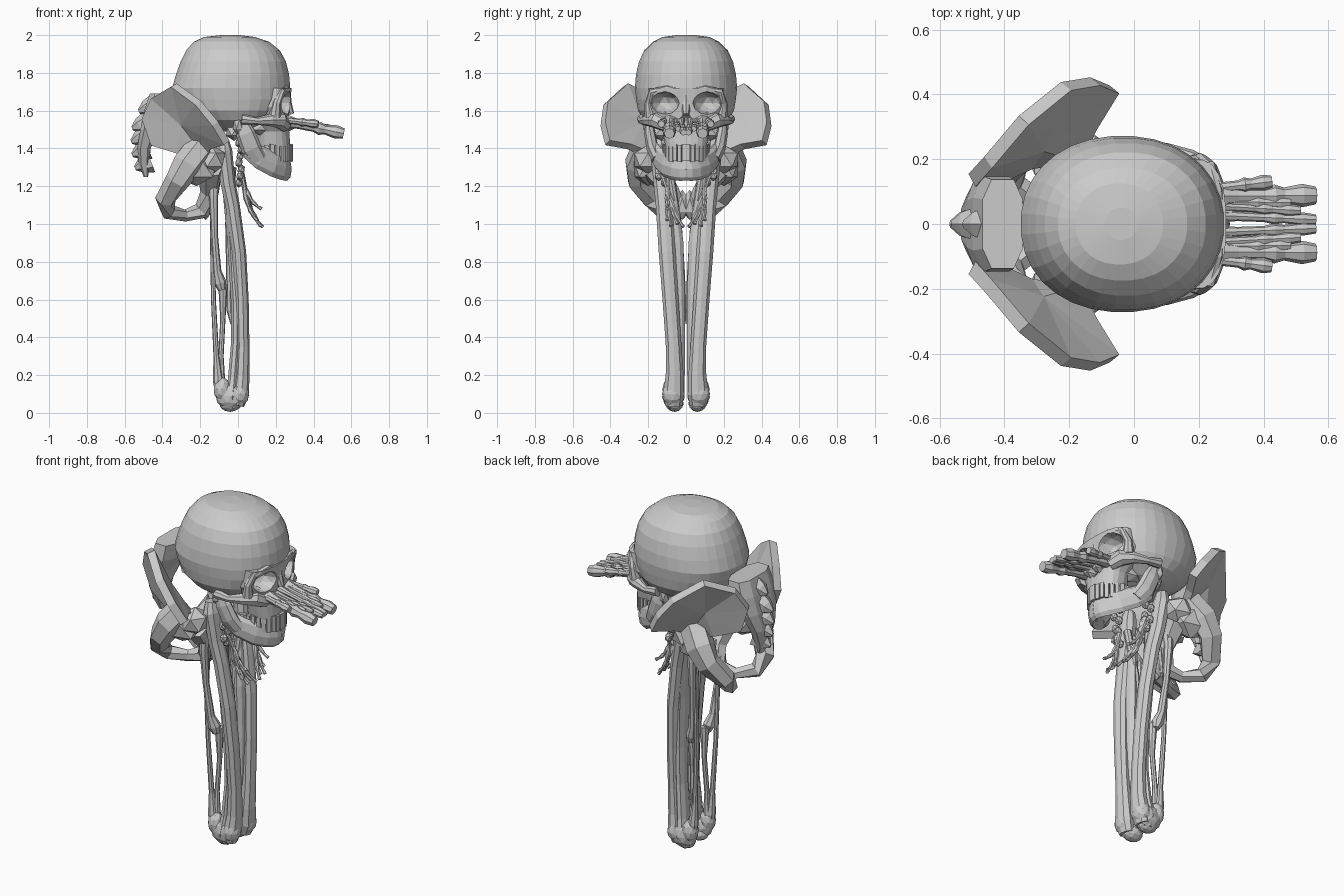
import bpy, bmesh, math
from mathutils import Vector, Matrix


def finish(name, bm, mirror=False):
    bmesh.ops.recalc_face_normals(bm, faces=bm.faces)
    me = bpy.data.meshes.new(name)
    bm.to_mesh(me)
    bm.free()
    ob = bpy.data.objects.new(name, me)
    bpy.context.collection.objects.link(ob)
    if mirror:
        m = ob.modifiers.new("mirror", 'MIRROR')
        m.use_axis = (False, True, False)
        m.use_mirror_merge = False
    return ob


def add_loft(bm, loops):
    rings = [[bm.verts.new(p) for p in lp] for lp in loops]
    n = len(rings[0])
    for a, b in zip(rings, rings[1:]):
        for i in range(n):
            bm.faces.new((a[i], a[(i + 1) % n], b[(i + 1) % n], b[i]))
    bm.faces.new(rings[0])
    bm.faces.new(rings[-1])


def add_tube(bm, pts, sides=8, ref=(0, 1, 0), flat=1.0):
    """Tube through (x, y, z, radius) points."""
    P = [Vector(p[:3]) for p in pts]
    loops = []
    for i, p in enumerate(pts):
        t = (P[min(i + 1, len(P) - 1)] - P[max(i - 1, 0)]).normalized()
        u = t.cross(Vector(ref)).normalized()
        v = u.cross(t)
        loops.append([P[i] + u * p[3] * flat * math.cos(a) + v * p[3] * math.sin(a)
                      for a in (2 * math.pi * k / sides for k in range(sides))])
    add_loft(bm, loops)


def bone(name, pts, sides=8, mirror=True, **kw):
    bm = bmesh.new()
    add_tube(bm, pts, sides, **kw)
    return finish(name, bm, mirror)


def stack(name, secs, sides, power=2.0):
    """Horizontal sections (z, xmin, xmax, half width)."""
    bm = bmesh.new()
    loops = []
    for z, x0, x1, h in secs:
        lp = []
        for k in range(sides):
            a = 2 * math.pi * (k + .5) / sides
            c, s = math.cos(a), math.sin(a)
            e = 2 / power
            lp.append(((x0 + x1) / 2 + (x1 - x0) / 2 * math.copysign(abs(c) ** e, c),
                       h * math.copysign(abs(s) ** e, s), z))
        loops.append(lp)
    add_loft(bm, loops)
    return finish(name, bm)


def blobs(name, items, mirror=True, sub=2):
    """Ellipsoids given as (centre, radii)."""
    bm = bmesh.new()
    for c, r in items:
        bmesh.ops.create_icosphere(bm, subdivisions=sub, radius=1,
                                   matrix=Matrix.Translation(c) @ Matrix.Diagonal((*r, 1)))
    return finish(name, bm, mirror)


# Skull: cranium and upper face, with eye and nose openings cut out
cranium = stack("cranium", [
    (2.0, -.09, .01, .05), (1.99, -.18, .09, .125), (1.965, -.235, .165, .175),
    (1.92, -.275, .222, .222), (1.86, -.305, .255, .25), (1.79, -.33, .272, .266),
    (1.72, -.35, .278, .272), (1.66, -.335, .274, .265), (1.6, -.3, .245, .255),
    (1.55, -.23, .2, .225), (1.51, -.15, .12, .17), (1.49, -.1, .06, .1)], 32, 2.15)
face = stack("upper_face", [
    (1.72, .1, .285, .2), (1.62, .06, .275, .205), (1.56, .08, .27, .175),
    (1.49, .1, .272, .125), (1.41, .1, .278, .11)], 20, 2.5)
eyes = blobs("eye_cutter", [((.28, .115, 1.64), (.12, .08, .062))])
nose = blobs("nose_cutter", [((.29, .0, 1.535), (.07, .035, .055))], mirror=False)
for cutter in (eyes, nose):
    cutter.hide_render = True
    for ob in (cranium, face):
        m = ob.modifiers.new("opening", 'BOOLEAN')
        m.operation = 'DIFFERENCE'
        m.object = cutter

# Brow, cheekbone and nasal bridge
bone("brow", [(.262, .02, 1.7, .02), (.258, .1, 1.715, .018), (.232, .18, 1.7, .02),
              (.205, .197, 1.64, .022), (.195, .187, 1.57, .032)], ref=(1, 0, 0))
bone("cheekbone", [(.25, .1, 1.52, .035), (.22, .155, 1.55, .045), (.17, .2, 1.55, .032),
                   (.1, .23, 1.545, .02), (.02, .232, 1.555, .028)], ref=(0, 0, 1))
bone("nasal_bridge", [(.25, 0, 1.7, .03), (.258, 0, 1.64, .026), (.28, 0, 1.58, .018)],
     mirror=False)

# Lower jaw
bone("jaw_body", [(.05, .175, 1.4, .05), (.12, .148, 1.35, .062), (.19, .108, 1.315, .066),
                  (.235, .062, 1.298, .066), (.258, .025, 1.29, .062), (.262, -.002, 1.29, .06)],
     ref=(0, 0, 1), flat=.38)
bone("jaw_branch", [(.02, .195, 1.54, .02), (.04, .192, 1.48, .03),
                    (.07, .178, 1.4, .032), (.11, .155, 1.34, .026)], flat=1.7)
blobs("neck_joint", [((-.02, .13, 1.49), (.05, .06, .05)), ((.0, .2, 1.53), (.03, .03, .06))], sub=1)

# Teeth in two arched rows
bm = bmesh.new()
for z in (1.4, 1.355):
    for i in range(8):
        a = math.radians(5 + 11.5 * i)
        M = (Matrix.Translation((.14 + .14 * math.cos(a), .115 * math.sin(a), z - .004 * (i % 2)))
             @ Matrix.Rotation(a, 4, 'Z') @ Matrix.Diagonal((.024, .021, .045, 1)))
        bmesh.ops.create_cube(bm, size=1, matrix=M)
finish("teeth", bm, True)

# Feet pointing forward through the face
bm = bmesh.new()
toes = [(.545, .088, 1.482, .024, .085), (.545, .014, 1.487, .014, .03),
        (.5, .042, 1.505, .013, .06), (.415, .13, 1.53, .016, .1), (.47, .066, 1.51, .013, .07)]
for x, y, z, r, y0 in toes:
    A, B = Vector((.17, y0, 1.56)), Vector((x, y, z))
    prof = [(0, 1.5), (.15, 1.7), (.4, 1.05), (.62, 1.0), (.7, 1.45), (.78, 1.05), (.93, 1.5), (1.04, 1.15)]
    add_tube(bm, [(*A.lerp(B, t), r * k) for t, k in prof])
finish("foot_bones", bm, True)
blobs("ankle_bones", [((.24, .075, 1.54), (.07, .045, .04)), ((.2, .11, 1.56), (.06, .04, .04)),
                      ((.27, .035, 1.525), (.05, .03, .035)), ((.12, .09, 1.52), (.1, .05, .05))], sub=1)

# Long limb bones, folded together
bone("shin_bone", [(-.08, .135, 1.45, .035), (-.075, .138, 1.39, .052), (-.055, .125, 1.22, .048),
                   (-.03, .115, 1.1, .046), (.005, .1, .85, .045), (.02, .082, .6, .043),
                   (.025, .065, .35, .042), (.02, .06, .2, .048), (.01, .065, .1, .057),
                   (-.005, .065, .04, .045)], 9, flat=.85)
bone("thigh_bone", [(-.1, .15, 1.38, .035), (-.055, .1, 1.2, .05), (-.025, .068, .9, .055),
                    (-.01, .055, .6, .05), (-.01, .05, .38, .046), (-.025, .056, .18, .05),
                    (-.035, .068, .08, .06), (-.035, .065, .025, .035)], 9, flat=.6)
bone("upper_arm_bone", [(-.125, .12, 1.27, .035), (-.13, .13, 1.15, .025), (-.125, .118, .95, .018),
                        (-.11, .095, .75, .022), (-.095, .08, .69, .034), (-.085, .08, .65, .02)])
bone("calf_bone", [(-.13, .1, 1.15, .02), (-.135, .1, .9, .013), (-.13, .09, .6, .013),
                   (-.115, .08, .3, .015), (-.105, .08, .17, .028), (-.1, .08, .1, .02)])
bone("forearm_bone", [(-.03, .012, .47, .01), (-.04, .018, .54, .02), (-.045, .024, .75, .018),
                      (-.05, .04, 1.0, .018), (-.03, .09, 1.3, .022)])
bone("inner_strut", [(-.09, .07, .13, .025), (-.09, .065, .3, .014), (-.08, .055, .5, .014),
                     (-.08, .06, .68, .025)])
blobs("knee_joint", [((-.035, .073, .09), (.085, .052, .075)), ((.01, .07, .1), (.05, .057, .065)),
                     ((-.085, .08, .125), (.045, .045, .065)), ((-.04, .06, .05), (.06, .048, .045))])

# Hands hanging in front of the upper limbs
bm = bmesh.new()
tips = [(.13, .015, .985), (.115, .045, 1.0), (.12, .08, .99), (.1, .1, 1.02), (.125, .1, 1.08)]
for i, (x, y, z) in enumerate(tips):
    A, B = Vector((.02, .125 - .008 * i, 1.27)), Vector((x, y, z))
    prof = [(0, .014), (.3, .009), (.42, .014), (.6, .008), (.7, .012), (.85, .007), (1, .01)]
    add_tube(bm, [(*(A.lerp(B, t) - Vector((.05 * t * (1 - t), 0, .12 * t * (1 - t)))), r)
                  for t, r in prof], 6)
finish("finger_bones", bm, True)
blobs("wrist_bones", [((.005 + .006 * (i % 3), .11 + .035 * (i % 2), 1.22 + .035 * i), (.022, .024, .028))
                      for i in range(7)], sub=1)

# Pelvis: low-poly wing plates
bm = bmesh.new()
rim = [(-.5, .135, 1.56), (-.45, .19, 1.67), (-.34, .32, 1.735), (-.21, .425, 1.64), (-.12, .44, 1.53),
       (-.06, .415, 1.43), (-.13, .3, 1.41), (-.17, .21, 1.37), (-.32, .19, 1.38), (-.45, .13, 1.42)]
mid = Vector((-.29, .24, 1.53))
outer = [bm.verts.new(p) for p in rim]
inner = [bm.verts.new(mid.lerp(Vector(p), .5)) for p in rim]
hub = bm.verts.new(mid)
for i in range(len(rim)):
    j = (i + 1) % len(rim)
    bm.faces.new((outer[i], outer[j], inner[j]))
    bm.faces.new((outer[i], inner[j], inner[i]))
    bm.faces.new((inner[i], inner[j], hub))
wing = finish("pelvis_wing", bm)
s = wing.modifiers.new("thickness", 'SOLIDIFY')
s.thickness, s.offset = .045, 0
m = wing.modifiers.new("mirror", 'MIRROR')
m.use_axis = (False, True, False)

# Pelvis: lower ring, joined at the front, and hip socket
bone("pelvis_ring", [(-.2, .21, 1.4, .08), (-.27, .25, 1.31, .08), (-.32, .25, 1.23, .065),
                     (-.385, .18, 1.13, .055), (-.37, .12, 1.065, .042), (-.28, .06, 1.045, .032),
                     (-.19, .035, 1.07, .048), (-.15, .08, 1.17, .05), (-.15, .17, 1.29, .07)],
     6, ref=(.2, 1, .1))
blobs("hip_socket", [((-.14, .2, 1.34), (.08, .085, .08)), ((-.22, .2, 1.29), (.12, .09, .09))], sub=1)
blobs("pelvis_front_joint", [((-.17, .02, 1.1), (.045, .045, .08))], sub=1)

# Tail end of the spine with a ridge of spurs
stack("sacrum", [(1.69, -.47, -.34, .145), (1.6, -.5, -.35, .155),
                 (1.5, -.52, -.42, .135), (1.4, -.535, -.46, .09), (1.31, -.525, -.47, .05),
                 (1.25, -.5, -.475, .025)], 8, 3)
bm = bmesh.new()
for x, z in [(-.49, 1.61), (-.525, 1.52), (-.53, 1.45), (-.525, 1.38), (-.51, 1.31)]:
    add_tube(bm, [(x + .05, 0, z + .02, .06), (x, 0, z, .042), (x - .035, 0, z - .015, .012)], 6)
finish("sacrum_spurs", bm)
